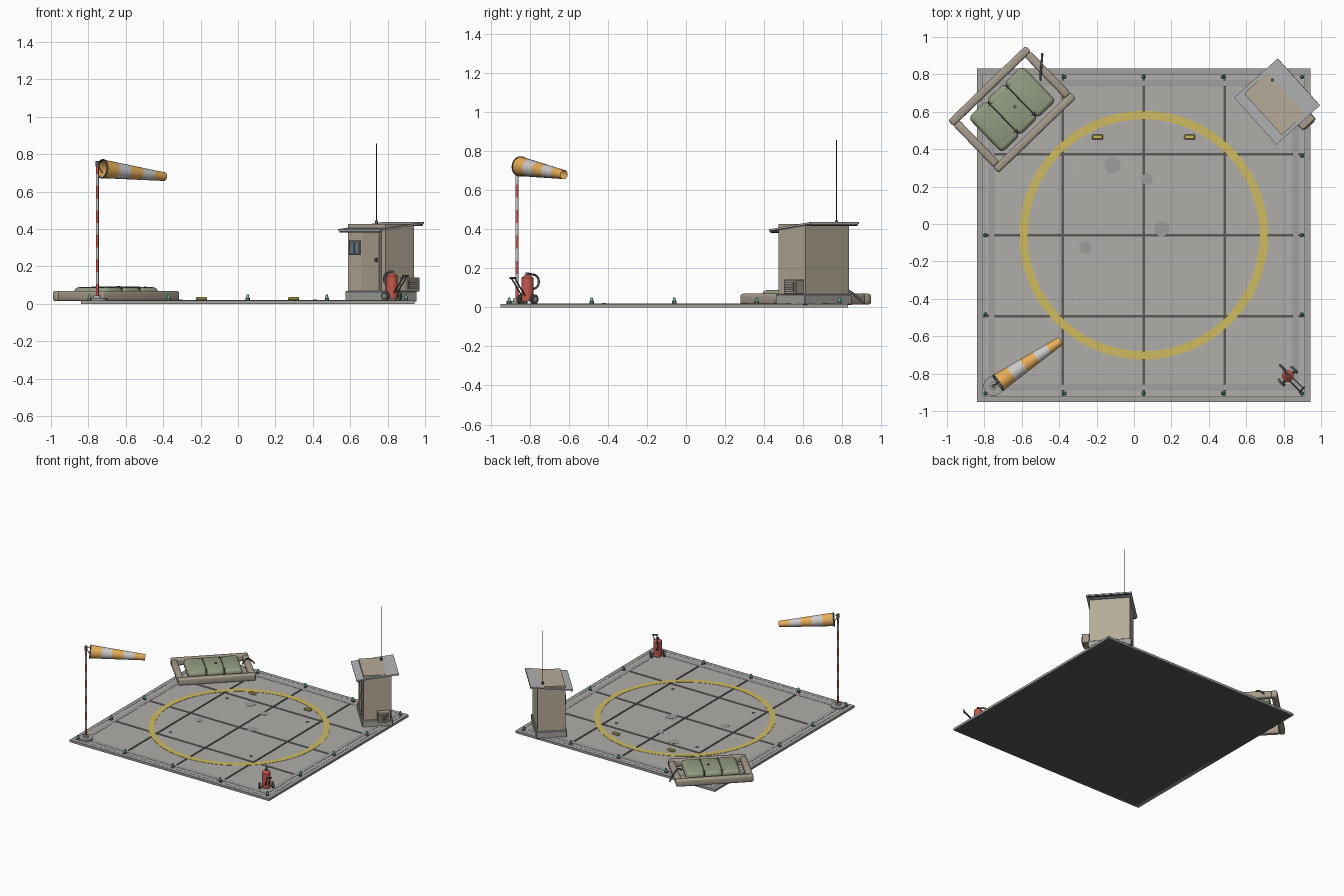
import bpy, bmesh
from math import pi, radians, cos, sin
from mathutils import Matrix, Vector

if "Cube" in bpy.data.objects:
    bpy.data.objects.remove(bpy.data.objects["Cube"])

MATS = {}
COL = dict(concrete=(.43, .42, .40), rim=(.36, .36, .34), dark=(.10, .10, .095), strip=(.36, .35, .34),
           stain=(.34, .34, .33), yellow=(.62, .50, .12), tan=(.47, .41, .32), brown=(.38, .33, .26),
           green=(.29, .33, .22), red=(.55, .10, .08), white=(.80, .80, .80), orange=(.80, .42, .10),
           metal=(.45, .46, .47), lamp=(.10, .50, .30), glass=(.16, .20, .24), door=(.42, .36, .28))
I = Matrix.Identity(4)


def finish(name, bm, color, M=I):
    me = bpy.data.meshes.new(name)
    bmesh.ops.recalc_face_normals(bm, faces=bm.faces)
    bm.to_mesh(me)
    bm.free()
    me.shade_smooth()
    me.set_sharp_from_angle(angle=radians(35))
    if color not in MATS:
        MATS[color] = bpy.data.materials.new(color)
        MATS[color].diffuse_color = (*COL[color], 1)
    me.materials.append(MATS[color])
    ob = bpy.data.objects.new(name, me)
    ob.matrix_world = M
    bpy.context.collection.objects.link(ob)
    return ob


def box(name, c, s, color, M=I, bevel=0, seg=1):
    bm = bmesh.new()
    bmesh.ops.create_cube(bm, size=1, matrix=Matrix.Translation(c) @ Matrix.Diagonal((*s, 1)))
    if bevel:
        bmesh.ops.bevel(bm, geom=bm.edges[:], offset=bevel, segments=seg, profile=.5, affect='EDGES')
    return finish(name, bm, color, M)


def rod(name, p, q, r, color, M=I, r2=None, n=16, caps=True):
    p, q = Vector(p), Vector(q)
    bm = bmesh.new()
    rot = (q - p).to_track_quat('Z', 'Y').to_matrix().to_4x4()
    bmesh.ops.create_cone(bm, cap_ends=caps, segments=n, radius1=r, radius2=r if r2 is None else r2,
                          depth=(q - p).length, matrix=Matrix.Translation((p + q) / 2) @ rot)
    return finish(name, bm, color, M)


def ring(name, c, r0, r1, h, color, n=64):
    """Flat ring with a rectangular section."""
    bm = bmesh.new()
    prof = [(r0, 0), (r1, 0), (r1, h), (r0, h)]
    loops = [[bm.verts.new((c[0] + r * cos(2 * pi * i / n), c[1] + r * sin(2 * pi * i / n), c[2] + z))
              for r, z in prof] for i in range(n)]
    for i in range(n):
        a, b = loops[i], loops[(i + 1) % n]
        for j in range(4):
            k = (j + 1) % 4
            bm.faces.new((a[j], b[j], b[k], a[k]))
    return finish(name, bm, color)


def tube(name, pts, r, color, M=I):
    cu = bpy.data.curves.new(name, 'CURVE')
    cu.dimensions = '3D'
    cu.bevel_depth, cu.bevel_resolution, cu.use_fill_caps = r, 2, True
    sp = cu.splines.new('NURBS')
    sp.points.add(len(pts) - 1)
    for pt, co in zip(sp.points, pts):
        pt.co = (*co, 1)
    sp.use_endpoint_u, sp.order_u = True, 3
    MATS[color] = MATS.get(color) or bpy.data.materials.new(color)
    MATS[color].diffuse_color = (*COL[color], 1)
    cu.materials.append(MATS[color])
    ob = bpy.data.objects.new(name, cu)
    ob.matrix_world = M
    bpy.context.collection.objects.link(ob)


def frame(x, y, deg):
    return Matrix.Translation((x, y, 0)) @ Matrix.Rotation(radians(deg), 4, 'Z')


# Landing pad: dark base, rim, 4 x 4 panels with open joints
P = Matrix.Translation((.052, -.06, 0))
T = .018
box("pad_base", (0, 0, .005), (1.77, 1.77, .01), 'dark', P)
for k in range(4):
    R = P @ Matrix.Rotation(k * pi / 2, 4, 'Z')
    box("pad_rim", (0, -.876, .009), (1.782, .03, .018), 'rim', R)
    box("border_strip", (0, -.812, T + .0005), (1.65, .034, .002), 'strip', R)
    rod("tie_down", (.36, .36, T), (.36, .36, T + .005), .011, 'metal', R, n=12)
for i in range(4):
    for j in range(4):
        box("pad_panel", (.433 * (i - 1.5), .433 * (j - 1.5), .012), (.42, .42, .012), 'concrete', P)

# Painted landing circle and oil stains
ring("landing_circle", (.052, -.06, T), .62, .665, .002, 'yellow', 96)
for x, y, r in ((-.115, .315, .043), (.067, .24, .032), (.148, -.027, .042), (-.26, -.125, .033)):
    rod("oil_stain", (x, y, T - .001), (x, y, T + .001), r, 'stain', n=24)

# Perimeter lights
for i in range(-2, 3):
    for j in range(-2, 3):
        if max(abs(i), abs(j)) == 2 and (i, j) not in ((-2, 2), (-2, 1)):
            x, y = i * .423, j * .423
            rod("light_base", (x, y, .015), (x, y, .032), .011, 'dark', P, n=12)
            rod("light_lens", (x, y, .032), (x, y, .051), .009, 'lamp', P, r2=.005, n=12)

# Wheel chocks
for x in (-.195, .297):
    box("wheel_chock", (x, .465, T + .009), (.06, .025, .018), 'yellow', bevel=.005)

# Fuel bladder in a berm frame
B = frame(-.652, .613, 44)
for s in (-1, 1):
    box("berm_long", (0, s * .173, .042), (.575, .044, .056), 'brown', B, .013, 3)
    box("berm_short", (s * .265, 0, .042), (.044, .31, .056), 'brown', B, .013, 3)
    box("bladder_seam", (s * .066, 0, .053), (.006, .235, .078), 'dark', B, .002)
for k in (-1, 0, 1):
    box("bladder_body", (k * .133, 0, .053), (.136, .26, .072), 'green', B, .026, 4)
box("bladder_crown", (0, 0, .075), (.36, .2, .03), 'green', B, .012, 3)
rod("bladder_valve", (.02, 0, .088), (.02, 0, .095), .01, 'dark', B, n=12)
tube("fuel_hose", [(-.5, .77, .06), (-.5, .79, .09), (-.495, .85, .085), (-.49, .91, .02)], .006, 'dark')

# Shelter: base, walls, sloping roof that the walls poke through
S = frame(.765, .655, 42)
box("shelter_base", (0, 0, .04), (.225, .325, .056), 'rim', S, .004)
box("shelter_walls", (0, 0, .245), (.205, .3, .362), 'tan', S)
roof = S @ Matrix.Translation((0, 0, .413)) @ Matrix.Rotation(-.118, 4, 'Y')
box("shelter_roof", (0, 0, 0), (.315, .338, .01), 'metal', roof)
for k in range(2):
    box("roof_fascia", ((k - .5) * .3, 0, -.007), (.01, .325, .012), 'dark', roof)
F = -.1025
box("door_frame", (F, -.043, .227), (.008, .15, .32), 'brown', S)
box("door", (F - .004, -.043, .225), (.008, .125, .3), 'door', S)
box("door_handle", (F - .014, -.09, .235), (.014, .012, .022), 'dark', S)
box("window_frame", (F, .092, .3), (.012, .085, .075), 'dark', S)
box("window_glass", (F - .004, .092, .3), (.008, .065, .055), 'glass', S)
box("window_bar", (F - .008, .092, .3), (.004, .005, .055), 'dark', S)

# Equipment unit on the shelter side
box("unit_case", (.045, -.18, .104), (.095, .055, .076), 'brown', S, .004)
box("unit_grille", (.045, -.208, .104), (.068, .006, .05), 'dark', S)
for k in range(4):
    box("unit_slat", (.045, -.212, .086 + .012 * k), (.068, .005, .004), 'brown', S)

# Antenna
rod("antenna_foot", (.74, .77, .41), (.74, .77, .445), .008, 'dark', n=12)
rod("antenna_whip", (.74, .77, .44), (.74, .77, .857), .0022, 'dark', n=8)

# Windsock: striped pole and banded open cone
X, Y = -.752, -.866
rod("pole_base", (X, Y, .015), (X, Y, .032), .053, 'rim', n=24)
rod("pole_foot", (X, Y, .032), (X, Y, .045), .02, 'metal')
for k in range(11):
    rod("pole_band", (X, Y, .04 + k * .0655), (X, Y, .04 + (k + 1) * .0655), .0075,
        'white' if k % 2 else 'red', n=12)
a, b = Vector((-.725, -.848, .722)), Vector((-.392, -.625, .68))
for k in range(5):
    rod("sock_band", a.lerp(b, k / 5), a.lerp(b, (k + 1) / 5), .05 - .0054 * k,
        'white' if k % 2 else 'orange', r2=.05 - .0054 * (k + 1), n=20, caps=False)
rot = (b - a).to_track_quat('Z', 'Y').to_matrix().to_4x4()
ring("sock_hoop", (0, 0, -.004), .047, .052, .008, 'dark', 20).matrix_world = Matrix.Translation(a) @ rot
rod("sock_swivel", (X, Y, .735), (X, Y, .765), .011, 'dark', n=12)
for z in (.764, .70):
    rod("sock_arm", (X, Y, .745), (a.x, a.y, z), .003, 'dark', n=8)

# Wheeled fire extinguisher: local x across the axle, local -y towards the handle
E = frame(.822, -.812, 45)
rod("extinguisher_tank", (0, 0, .03), (0, 0, .15), .032, 'red', E, n=20)
rod("tank_shoulder", (0, 0, .15), (0, 0, .166), .032, 'red', E, r2=.014, n=20)
rod("tank_valve", (0, 0, .165), (0, 0, .178), .01, 'dark', E, n=12)
rod("axle", (-.05, -.01, .042), (.05, -.01, .042), .005, 'dark', E, n=8)
for s in (-1, 1):
    rod("wheel", (s * .042, 0, .042), (s * .055, 0, .042), .025, 'dark', E, n=20)
    rod("wheel_hub", (s * .054, 0, .042), (s * .057, 0, .042), .01, 'metal', E, n=12)
    rod("handle_bar", (s * .012, -.03, .06), (s * .012, -.105, .15), .0035, 'dark', E, n=8)
rod("handle_grip", (-.022, -.105, .15), (.022, -.105, .15), .005, 'dark', E, n=8)
tube("hose", [(0, .005, .168), (.01, .035, .172), (.012, .072, .15), (.012, .065, .1), (.012, .03, .095)],
     .006, 'dark', E)

for m in bpy.data.materials:
    if m.users and not m.is_grease_pencil:
        m.use_nodes = True
        m.node_tree.nodes["Principled BSDF"].inputs["Base Color"].default_value = m.diffuse_color
